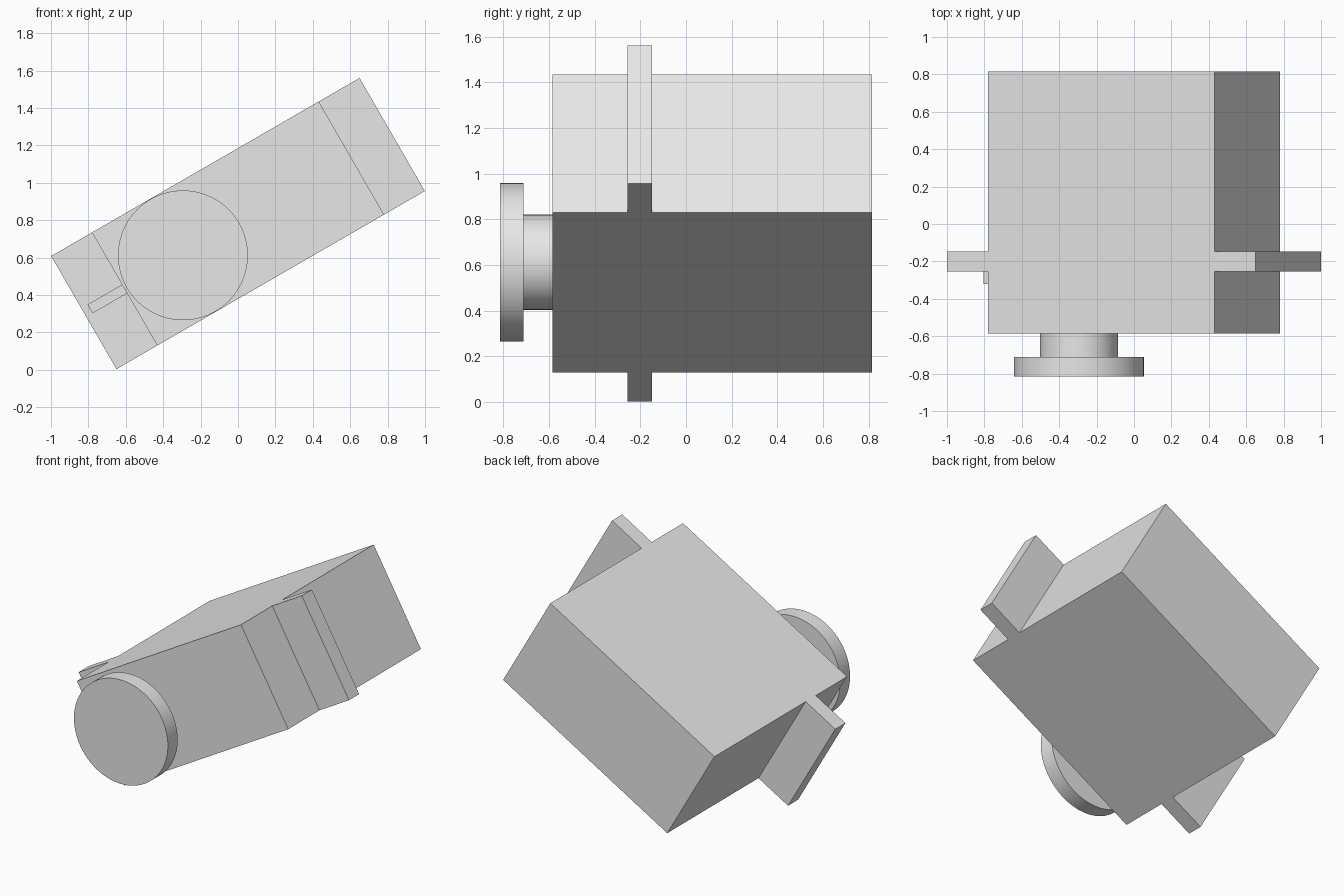
import bpy
from math import radians
from mathutils import Matrix

cube = bpy.data.objects.get("Cube")
if cube:
    bpy.data.objects.remove(cube, do_unlink=True)

# One plain grey for every part
grey = bpy.data.materials.new("light_grey")
grey.use_nodes = True
colour = (0.8, 0.8, 0.8, 1)
grey.diffuse_color = colour
grey.node_tree.nodes["Principled BSDF"].inputs["Base Color"].default_value = colour

# The whole model leans 30 degrees about the front-back axis
TILT = Matrix.Translation((0, 0, 0.782)) @ Matrix.Rotation(radians(-30), 4, "Y")


def finish(name, local):
    obj = bpy.context.object
    obj.name = name
    obj.data.materials.append(grey)
    obj.matrix_world = TILT @ local
    return obj


def box(name, x0, x1, y0, y1, half_height):
    bpy.ops.mesh.primitive_cube_add(size=1)
    bpy.context.object.data.transform(
        Matrix.Diagonal((x1 - x0, y1 - y0, 2 * half_height, 1)))
    finish(name, Matrix.Translation(((x0 + x1) / 2, (y0 + y1) / 2, 0)))


def disc(name, x, y0, y1, radius):
    bpy.ops.mesh.primitive_cylinder_add(vertices=96, radius=radius, depth=y1 - y0)
    bpy.ops.object.shade_smooth_by_angle(angle=radians(30))
    finish(name, Matrix.Translation((x, (y0 + y1) / 2, 0))
           @ Matrix.Rotation(radians(90), 4, "X"))


# Main block and the mounting plate sticking out at both ends
box("body", -0.70, 0.70, -0.585, 0.815, 0.349)
box("mounting_flange", -0.952, 0.952, -0.255, -0.148, 0.349)

# Small rib on the front of the lower flange end
box("flange_rib", -0.913, -0.69, -0.32, -0.25, 0.027)

# Output shaft and round horn on the front
disc("shaft", -0.34, -0.72, -0.58, 0.208)
disc("round_horn", -0.34, -0.815, -0.712, 0.347)
